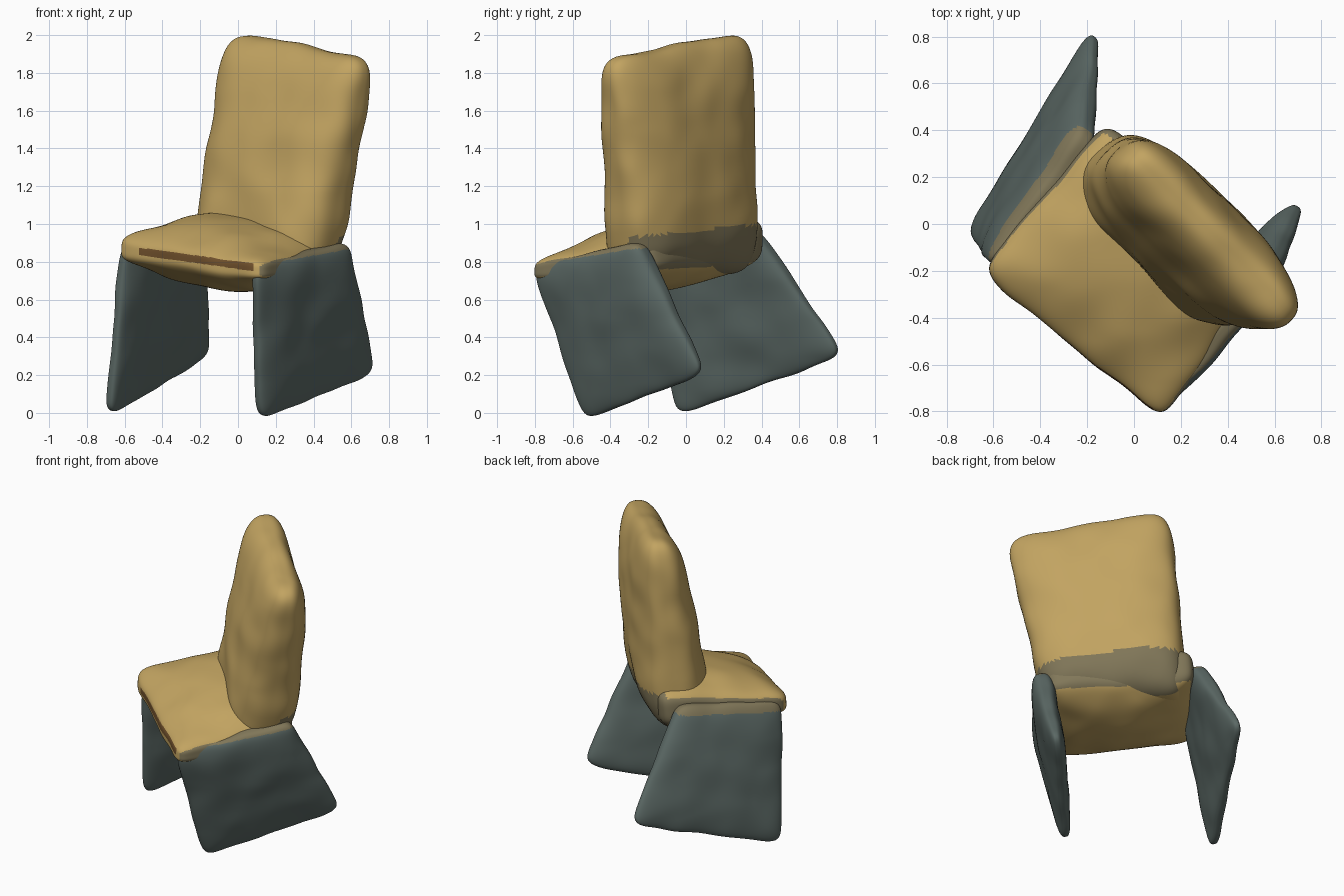
import bpy, bmesh
from mathutils import Vector, noise

cube = bpy.data.objects.get("Cube")
if cube:
    bpy.data.objects.remove(cube, do_unlink=True)


def material(name, rgb):
    m = bpy.data.materials.new(name)
    m.use_nodes = True
    m.diffuse_color = (*rgb, 1)
    m.node_tree.nodes["Principled BSDF"].inputs["Base Color"].default_value = (*rgb, 1)
    return m


MATS = [material("tan", (0.54, 0.37, 0.12)),
        material("slate_grey", (0.105, 0.14, 0.13)),
        material("olive", (0.22, 0.185, 0.10)),
        material("dark_brown", (0.16, 0.08, 0.025))]
TAN, GREY, OLIVE, BROWN = range(4)

ALONG = Vector((0.70, -0.71, 0))   # runs along the width of the seat
BACK = Vector((0.71, 0.70, 0))     # points to the rear of the chair


def slab(name, quad, thick, paint, normal=None, n=10, m=3, dome=0):
    """Soft cushion over a four-cornered sheet, with half thickness per corner."""
    q = [Vector(p) for p in quad]
    if normal is None:
        normal = (q[1] - q[0]).cross(q[3] - q[0]).normalized()
    bm = bmesh.new()
    bmesh.ops.create_cube(bm, size=2)
    bmesh.ops.subdivide_edges(bm, edges=bm.edges[:], cuts=39, use_grid_fill=True)
    for v in bm.verts:
        a, b, c = v.co
        s = (abs(a) ** n + abs(b) ** n) ** (1 / n)
        a, b, c = v.co / (s ** m + abs(c) ** m) ** (1 / m)
        w = [(1 - a) * (1 - b) / 4, (1 + a) * (1 - b) / 4,
             (1 + a) * (1 + b) / 4, (1 - a) * (1 + b) / 4]
        base = sum((p * k for p, k in zip(q, w)), Vector())
        t = sum(h * k for h, k in zip(thick, w)) + dome * (1 - a * a) * (1 - b * b)
        v.co = base + normal * t * c
        v.co += noise.noise_vector(v.co * 5) * 0.012
    bmesh.ops.recalc_face_normals(bm, faces=bm.faces[:])
    bm.normal_update()
    for f in bm.faces:
        f.smooth = True
        f.material_index = paint(f.calc_center_median(), f.normal)
    me = bpy.data.meshes.new(name)
    bm.to_mesh(me)
    bm.free()
    for mat in MATS:
        me.materials.append(mat)
    ob = bpy.data.objects.new(name, me)
    bpy.context.collection.objects.link(ob)


def on_back(s, o, z):
    return ALONG * s + BACK * o + Vector((0, 0, z))


def seat_paint(c, n):
    # dark slit along the front lip
    slit = 0.81 - 0.14 * (c.x + 0.2)
    if n.dot(BACK) < -0.3 and -0.53 < c.x < 0.08 and abs(c.z - slit) < 0.02:
        return BROWN
    # olive rear face and side hems
    if n.dot(BACK) > 0.35 and n.z > -0.7:
        return OLIVE
    return OLIVE if abs(n.dot(ALONG)) > 0.8 else TAN


def back_paint(c, n):
    # olive hem low on the rear face
    return OLIVE if c.z < 0.96 + 0.1 * c.y and n.dot(BACK) > 0.2 else TAN


def leg_paint(top):
    # olive band along the upper hem of a side panel
    return lambda c, n: OLIVE if c.z > top + 0.12 * c.dot(BACK) else GREY


# Seat cushion
slab("seat", [(-0.66, -0.20, 0.87), (0.13, -0.84, 0.74), (0.57, -0.18, 0.83), (-0.12, 0.44, 0.92)],
     [0.09, 0.07, 0.11, 0.155], seat_paint, normal=Vector((0, 0, 1)), n=12, m=4, dome=0.09)

# Leaning backrest, thicker toward the seat
slab("backrest", [on_back(-0.35, 0.08, 0.74), on_back(0.56, 0.08, 0.72),
                  on_back(0.79, 0.20, 1.88), on_back(-0.25, 0.20, 2.02)],
     [0.26, 0.26, 0.165, 0.165], back_paint, normal=BACK, n=9, m=2.7)

# Side panels that serve as legs
slab("right_leg_panel", [(-0.61, -0.18, 0.90), (-0.19, 0.38, 0.97), (-0.16, 0.84, 0.30), (-0.69, -0.05, -0.02)],
     [0.06, 0.09, 0.05, 0.06], leg_paint(0.91), n=11)
slab("left_leg_panel", [(0.09, -0.81, 0.77), (0.57, -0.24, 0.91), (0.71, 0.10, 0.21), (0.10, -0.53, -0.035)],
     [0.06, 0.10, 0.06, 0.06], leg_paint(0.84), n=11)
